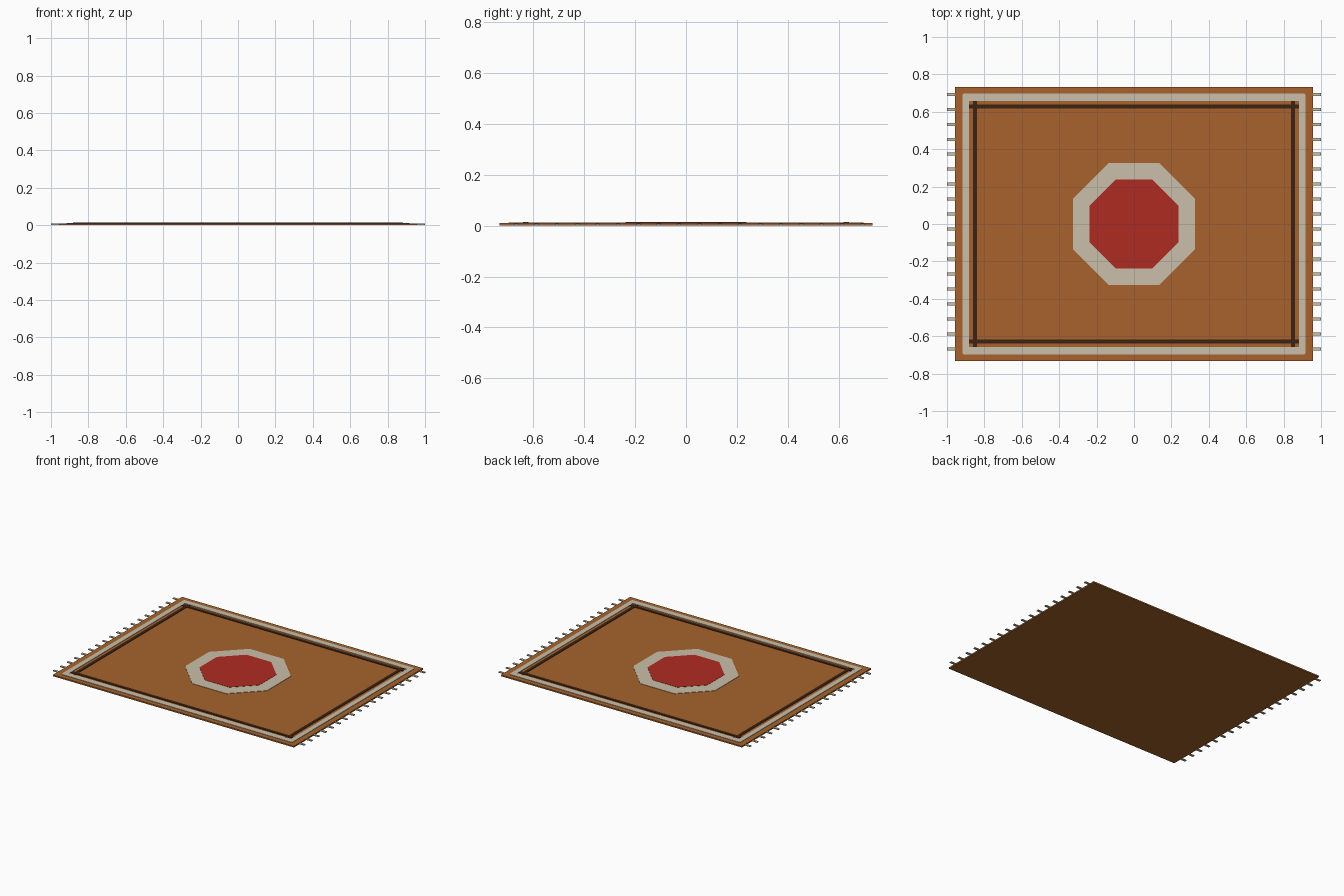
import bpy, bmesh, math

if "Cube" in bpy.data.objects:
    bpy.data.objects.remove(bpy.data.objects["Cube"])


def material(name, rgb):
    m = bpy.data.materials.new(name)
    m.diffuse_color = (*rgb, 1)
    m.use_nodes = True
    m.node_tree.nodes["Principled BSDF"].inputs["Base Color"].default_value = m.diffuse_color
    return m


ORANGE = material("burnt_orange", (0.385, 0.124, 0.025))
CREAM = material("cream", (0.60, 0.52, 0.40))
RED = material("deep_red", (0.43, 0.024, 0.016))
BROWN = material("dark_brown", (0.046, 0.017, 0.006))


def finish(name, bm, mat):
    bmesh.ops.recalc_face_normals(bm, faces=bm.faces)
    me = bpy.data.meshes.new(name)
    bm.to_mesh(me)
    bm.free()
    me.materials.append(mat)
    ob = bpy.data.objects.new(name, me)
    bpy.context.collection.objects.link(ob)
    return ob


def add_prism(bm, pts, z0, z1):
    lo = [bm.verts.new((x, y, z0)) for x, y in pts]
    hi = [bm.verts.new((x, y, z1)) for x, y in pts]
    bm.faces.new(lo[::-1])
    bm.faces.new(hi)
    for i in range(len(pts)):
        j = (i + 1) % len(pts)
        bm.faces.new((lo[i], lo[j], hi[j], hi[i]))


def add_box(bm, x0, x1, y0, y1, z0, z1):
    add_prism(bm, [(x0, y0), (x1, y0), (x1, y1), (x0, y1)], z0, z1)


def box(name, x0, x1, y0, y1, z0, z1, mat):
    bm = bmesh.new()
    add_box(bm, x0, x1, y0, y1, z0, z1)
    return finish(name, bm, mat)


def octagon(name, apothem, z0, z1, mat):
    r = apothem / math.cos(math.pi / 8)
    angles = [math.pi / 8 + i * math.pi / 4 for i in range(8)]
    bm = bmesh.new()
    add_prism(bm, [(r * math.cos(a), r * math.sin(a)) for a in angles], z0, z1)
    return finish(name, bm, mat)


def chamfered(hx, hy, c):
    return [(hx - c, -hy), (hx, -hy + c), (hx, hy - c), (hx - c, hy),
            (-hx + c, hy), (-hx, hy - c), (-hx, -hy + c), (-hx + c, -hy)]


# Woven body
box("rug_body", -0.958, 0.958, -0.733, 0.733, 0, 0.010, ORANGE)

# Cream border: a closed frame with slightly clipped outer corners
bm = bmesh.new()
outer, inner = chamfered(0.918, 0.698, 0.008), chamfered(0.882, 0.657, 0.0005)
rings = [[bm.verts.new((x, y, z)) for x, y in pts]
         for pts, z in ((outer, 0.009), (outer, 0.013), (inner, 0.013), (inner, 0.009))]
for k in range(4):
    a, b = rings[k], rings[(k + 1) % 4]
    for i in range(8):
        j = (i + 1) % 8
        bm.faces.new((a[i], a[j], b[j], b[i]))
finish("cream_border", bm, CREAM)

# Dark stripes crossing at the corners
for side, s in (("back", 1), ("front", -1)):
    box(side + "_dark_stripe", -0.882, 0.882, s * 0.629 - 0.011, s * 0.629 + 0.011,
        0.009, 0.0135, BROWN)
for side, s in (("right", 1), ("left", -1)):
    box(side + "_dark_stripe", s * 0.85 - 0.011, s * 0.85 + 0.011, -0.657, 0.657,
        0.009, 0.0132, BROWN)

# Central medallion
octagon("medallion_rim", 0.326, 0.009, 0.0125, CREAM)
octagon("medallion_centre", 0.237, 0.010, 0.014, RED)

# Fringe tassels on both short ends
for side, s in (("right", 1), ("left", -1)):
    bm = bmesh.new()
    for i in range(18):
        y = -0.667 + 0.08 * i
        x0, x1 = sorted((s * 0.95, s * 1.0))
        add_box(bm, x0, x1, y - 0.008, y + 0.008, 0.002, 0.008)
    finish(side + "_fringe", bm, CREAM)
